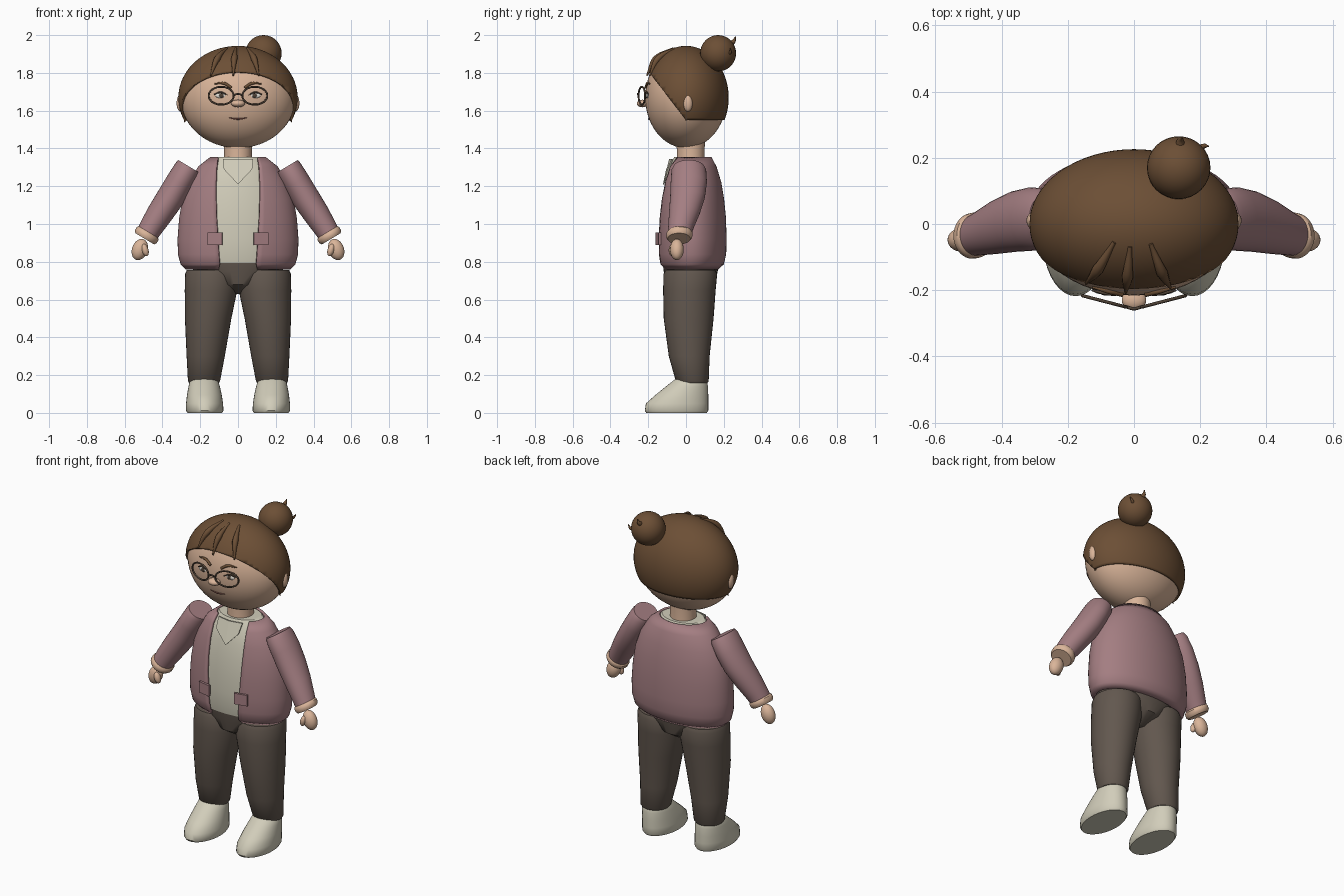
import bpy, bmesh, math
from mathutils import Vector, Matrix

if "Cube" in bpy.data.objects:
    bpy.data.objects.remove(bpy.data.objects["Cube"])


def material(name, rgb):
    m = bpy.data.materials.new(name)
    m.diffuse_color = (*rgb, 1)
    m.use_nodes = True
    m.node_tree.nodes["Principled BSDF"].inputs["Base Color"].default_value = m.diffuse_color
    return m


SKIN = material("skin", (0.70, 0.46, 0.32))
HAIR = material("brown_hair", (0.150, 0.078, 0.036))
JACKET = material("dusty_rose", (0.37, 0.208, 0.222))
CREAM = material("cream", (0.64, 0.61, 0.49))
PANTS = material("dark_taupe", (0.122, 0.096, 0.077))
FRAME = material("dark_frame", (0.075, 0.052, 0.036))
WHITE = material("eye_white", (0.75, 0.72, 0.66))
LIP = material("lip", (0.22, 0.09, 0.07))


def finish(bm, name, mat, mirror=False, angle=40, recalc=True):
    if recalc:
        bmesh.ops.recalc_face_normals(bm, faces=bm.faces)
    me = bpy.data.meshes.new(name)
    bm.to_mesh(me)
    bm.free()
    me.materials.append(mat)
    ob = bpy.data.objects.new(name, me)
    bpy.context.collection.objects.link(ob)
    bpy.ops.object.select_all(action='DESELECT')
    ob.select_set(True)
    bpy.context.view_layer.objects.active = ob
    bpy.ops.object.shade_smooth_by_angle(angle=math.radians(angle))
    if mirror:
        mod = ob.modifiers.new("mirror", 'MIRROR')
        mod.use_mirror_merge = False
    return ob


def ball(name, c, r, mat, mirror=False, rot=0, seg=32):
    """Ellipsoid, tilted by rot about the y axis."""
    bm = bmesh.new()
    M = Matrix.Translation(c) @ Matrix.Rotation(rot, 4, 'Y') @ Matrix.Diagonal((*r, 1))
    bmesh.ops.create_uvsphere(bm, u_segments=seg, v_segments=seg // 2, radius=1, matrix=M)
    return finish(bm, name, mat, mirror)


def loft(name, rings, mat, u=(1, 0, 0), mirror=False, n=36):
    """Skin over oval rings (x, y, z, radius_u, radius_y[, front gap half-width])."""
    bm, u = bmesh.new(), Vector(u)
    gap = len(rings[0]) == 6
    rows = []
    for r in rings:
        a0 = math.asin(r[5] / r[3]) if gap else 0
        row = []
        for i in range(n):
            t = a0 + (2 * math.pi - 2 * a0) * i / (n - 1 if gap else n)
            p = Vector(r[:3]) + u * r[3] * math.sin(t) - Vector((0, r[4] * math.cos(t), 0))
            row.append(bm.verts.new(p))
        rows.append(row)
    for a, b in zip(rows, rows[1:]):
        for i in range(n - 1 if gap else n):
            j = (i + 1) % n
            bm.faces.new((a[i], a[j], b[j], b[i]))
    if not gap:
        bm.faces.new(rows[0])
        bm.faces.new(rows[-1])
    return finish(bm, name, mat, mirror)


def strand(name, pts, radii, mat, cyclic=False):
    """Round tube through points with a radius at each."""
    cu = bpy.data.curves.new(name, 'CURVE')
    cu.dimensions, cu.bevel_depth, cu.bevel_resolution = '3D', 1.0, 3
    cu.use_fill_caps = True
    sp = cu.splines.new('BEZIER')
    sp.bezier_points.add(len(pts) - 1)
    sp.use_cyclic_u, sp.resolution_u = cyclic, 6
    for bp, p, r in zip(sp.bezier_points, pts, radii):
        bp.co, bp.radius = p, r
        bp.handle_left_type = bp.handle_right_type = 'AUTO'
    cu.materials.append(mat)
    ob = bpy.data.objects.new(name, cu)
    bpy.context.collection.objects.link(ob)
    bpy.ops.object.select_all(action='DESELECT')
    ob.select_set(True)
    bpy.context.view_layer.objects.active = ob
    bpy.ops.object.convert(target='MESH')
    bpy.ops.object.shade_smooth_by_angle(angle=math.radians(50))


def on_face(x, z, off=0.0, r=(0.305, 0.216, 0.268)):
    """Point on the front of the head, pushed out by off."""
    k = max(0, 1 - (x / r[0]) ** 2 - ((z - 1.67) / r[2]) ** 2)
    return Vector((x, -r[1] * math.sqrt(k) - off, z))


# Head, ears, nose, neck
ball("head", (0, 0, 1.67), (0.305, 0.216, 0.268), SKIN, seg=48)
ball("ear", (0.305, 0.01, 1.64), (0.02, 0.025, 0.045), SKIN, True)
ball("nose", (0, -0.23, 1.638), (0.037, 0.03, 0.02), SKIN)
loft("neck", [(0, 0.025, 1.30, 0.078, 0.078), (0, 0.025, 1.36, 0.073, 0.073),
              (0, 0.025, 1.44, 0.075, 0.075)], SKIN)

# Hair cap trimmed level at the nape and sloping up to the forehead
bm = bmesh.new()
bmesh.ops.create_uvsphere(bm, u_segments=64, v_segments=40, radius=1,
                          matrix=Matrix.Translation((0, 0, 1.668)) @ Matrix.Diagonal((0.316, 0.226, 0.275, 1)))
for normal in ((0, 0, 1), (0, 1.3, 1)):
    bmesh.ops.bisect_plane(bm, geom=bm.verts[:] + bm.edges[:] + bm.faces[:], plane_co=(0, 0, 1.55),
                           plane_no=Vector(normal).normalized(), clear_inner=True)
cap = finish(bm, "hair_cap", HAIR, recalc=False)
sol = cap.modifiers.new("thickness", 'SOLIDIFY')
sol.thickness, sol.offset = 0.012, -1

# Bun, its wisps, and fringe strands
ball("hair_bun", (0.135, 0.17, 1.904), (0.096, 0.095, 0.096), HAIR)
strand("bun_wisp", [(0.14, 0.22, 1.95), (0.14, 0.25, 1.965), (0.145, 0.262, 1.992)],
       [0.018, 0.012, 0.002], HAIR)
strand("bun_wisp_low", [(0.19, 0.22, 1.90), (0.21, 0.235, 1.91), (0.225, 0.235, 1.93)],
       [0.012, 0.008, 0.002], HAIR)
for i, (x0, x1, x2) in enumerate(((-0.06, -0.11, -0.145), (-0.012, -0.02, -0.025), (0.05, 0.085, 0.11))):
    pts = [on_face(x, z, o, (0.316, 0.226, 0.275))
           for x, z, o in ((x0, 1.93, -0.005), (x1, 1.875, 0.01), (x2, 1.785, 0.003))]
    strand(f"fringe_strand_{i}", pts, [0.006, 0.017, 0.004], HAIR)

# Eyes, lids, brows and round glasses
for s, side in ((-1, "right"), (1, "left")):
    ball(f"eye_{side}", on_face(s * 0.09, 1.68, -0.002), (0.03, 0.008, 0.014), WHITE)
    ball(f"pupil_{side}", on_face(s * 0.088, 1.68, 0.004), (0.012, 0.005, 0.012), FRAME, seg=16)
    strand(f"eyelid_{side}", [on_face(s * x, z, 0.004) for x, z in ((0.055, 1.682), (0.09, 1.697), (0.127, 1.686))],
           [0.002, 0.005, 0.003], FRAME)
    strand(f"eyebrow_{side}", [on_face(s * x, z, 0.003) for x, z in ((0.035, 1.722), (0.075, 1.745), (0.125, 1.742))],
           [0.007, 0.008, 0.003], HAIR)
    rim = []
    for k in range(12):
        t = k * math.pi / 6
        x = 0.089 + 0.066 * math.cos(t)
        rim.append((s * x, -0.257 + 0.26 * x, 1.679 + 0.047 * math.sin(t)))
    strand(f"glasses_rim_{side}", rim, [0.005] * 12, FRAME, True)
strand("glasses_bridge", [(-0.024, -0.25, 1.682), (0, -0.256, 1.688), (0.024, -0.25, 1.682)], [0.005] * 3, FRAME)
strand("mouth", [on_face(x, z, 0.001) for x, z in ((-0.047, 1.562), (0, 1.556), (0.047, 1.562))],
       [0.002, 0.005, 0.002], LIP)

# Open jacket shell and the shirt beneath it
coat = [(0, 0.027, 0.765, 0.272, 0.140, 0.10), (0, 0.028, 0.79, 0.298, 0.166, 0.096),
        (0, 0.03, 0.84, 0.311, 0.176, 0.10), (0, 0.03, 0.92, 0.313, 0.178, 0.105),
        (0, 0.03, 1.03, 0.305, 0.175, 0.112), (0, 0.03, 1.13, 0.288, 0.165, 0.115),
        (0, 0.03, 1.22, 0.255, 0.150, 0.115), (0, 0.028, 1.30, 0.205, 0.128, 0.112),
        (0, 0.026, 1.35, 0.142, 0.103, 0.105)]
jacket = loft("jacket", coat, JACKET, n=60)
sol = jacket.modifiers.new("thickness", 'SOLIDIFY')
sol.thickness, sol.offset = 0.014, 0
loft("shirt", [(x, y, z + 0.004, a - 0.014, b - 0.014) for x, y, z, a, b, g in coat[1:]], CREAM, n=48)

# Shirt collar flaps lying on the chest
bm = bmesh.new()
flap = [(0.0, -0.115, 1.21), (0.075, -0.098, 1.29), (0.08, -0.066, 1.345), (0.0, -0.082, 1.345)]
f = bm.faces.new([bm.verts.new(p) for p in flap])
ext = bmesh.ops.extrude_face_region(bm, geom=[f])
bmesh.ops.translate(bm, vec=(0, -0.007, 0), verts=[v for v in ext["geom"] if isinstance(v, bmesh.types.BMVert)])
finish(bm, "collar_flap", CREAM, True)

# Jacket pockets
bm = bmesh.new()
bmesh.ops.create_cube(bm, size=1, matrix=Matrix.Translation((0.122, -0.146, 0.922)) @
                      Matrix.Rotation(0.2, 4, 'Z') @ Matrix.Diagonal((0.08, 0.014, 0.066, 1)))
finish(bm, "pocket", JACKET, True)

# Sleeves, cuffs, hands
AX = (0.857, 0, 0.515)
loft("sleeve", [(0.260, 0.015, 1.305, 0.066, 0.080), (0.272, 0.015, 1.285, 0.070, 0.092),
                (0.310, 0.015, 1.22, 0.073, 0.096), (0.357, 0.008, 1.14, 0.074, 0.092),
                (0.410, -0.008, 1.06, 0.070, 0.082), (0.458, -0.026, 0.985, 0.063, 0.068),
                (0.482, -0.034, 0.945, 0.058, 0.062)], JACKET, AX, True)
loft("cuff", [(0.474, -0.033, 0.957, 0.060, 0.063), (0.478, -0.034, 0.950, 0.067, 0.069),
              (0.488, -0.036, 0.933, 0.067, 0.069), (0.494, -0.037, 0.922, 0.058, 0.060)], SKIN, AX, True)
ball("hand", (0.52, -0.048, 0.865), (0.041, 0.036, 0.058), SKIN, True, rot=-0.35)
ball("thumb", (0.492, -0.072, 0.862), (0.018, 0.02, 0.034), SKIN, True, rot=0.3, seg=20)

# Trousers
loft("hips", [(0, 0.025, 0.63, 0.03, 0.05), (0, 0.025, 0.68, 0.12, 0.128),
              (0, 0.025, 0.75, 0.235, 0.143), (0, 0.025, 0.80, 0.25, 0.149),
              (0, 0.028, 0.812, 0.24, 0.143)], PANTS)
loft("trouser_leg", [(0.180, 0.035, 0.158, 0.078, 0.078), (0.180, 0.033, 0.168, 0.085, 0.087),
                     (0.171, 0.017, 0.30, 0.101, 0.108), (0.158, 0.014, 0.50, 0.123, 0.132),
                     (0.143, 0.018, 0.65, 0.139, 0.139), (0.141, 0.023, 0.735, 0.139, 0.142),
                     (0.143, 0.023, 0.757, 0.128, 0.132)], PANTS, mirror=True)

# Shoes
loft("shoe", [(0.176, -0.05, 0.0, 0.092, 0.160), (0.176, -0.05, 0.012, 0.099, 0.168),
              (0.177, -0.047, 0.05, 0.098, 0.165), (0.178, -0.022, 0.095, 0.092, 0.140),
              (0.179, 0.005, 0.14, 0.083, 0.111), (0.180, 0.024, 0.175, 0.074, 0.086),
              (0.180, 0.03, 0.192, 0.058, 0.066)], CREAM, mirror=True)
